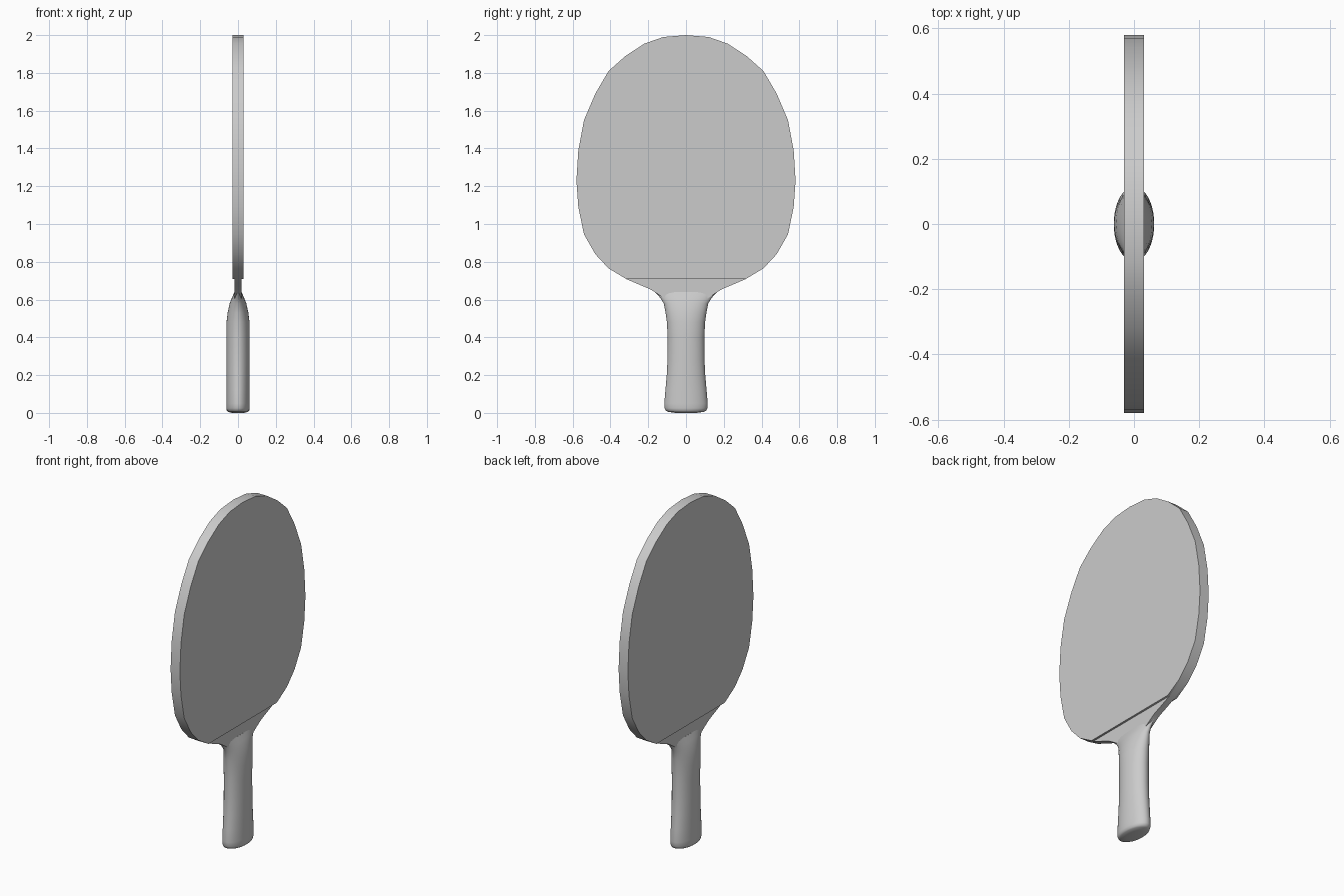
import bpy, bmesh, math

if "Cube" in bpy.data.objects:
    bpy.data.objects.remove(bpy.data.objects["Cube"])

# Half outline of the blade (y, z), from the top down to the rubber's lower edge
HALF = [(0.12, 1.99), (0.22, 1.955), (0.32, 1.89), (0.41, 1.81), (0.48, 1.69),
        (0.54, 1.55), (0.57, 1.39), (0.58, 1.23), (0.57, 1.09), (0.54, 0.945),
        (0.48, 0.84), (0.41, 0.765), (0.315, 0.708)]
# Bare wood below the rubber, running into the handle
NECK = [(0.25, 0.68), (0.19, 0.655), (0.165, 0.64), (0.09, 0.59)]


def finish(name, bm, angle):
    bmesh.ops.recalc_face_normals(bm, faces=bm.faces)
    mesh = bpy.data.meshes.new(name)
    bm.to_mesh(mesh)
    bm.free()
    obj = bpy.data.objects.new(name, mesh)
    bpy.context.collection.objects.link(obj)
    bpy.ops.object.select_all(action='DESELECT')
    obj.select_set(True)
    bpy.context.view_layer.objects.active = obj
    bpy.ops.object.shade_smooth_by_angle(angle=math.radians(angle))
    return obj


def slab(name, half, x0, x1):
    """Extrude a mirrored half outline between two x positions."""
    outline = [(0, 2.0)] + half + [(-y, z) for y, z in reversed(half)]
    bm = bmesh.new()
    face = bm.faces.new([bm.verts.new((x0, y, z)) for y, z in outline])
    ext = bmesh.ops.extrude_face_region(bm, geom=[face], use_keep_orig=True)
    verts = [g for g in ext["geom"] if isinstance(g, bmesh.types.BMVert)]
    bmesh.ops.translate(bm, verts=verts, vec=(x1 - x0, 0, 0))
    return finish(name, bm, 35)


# Wooden core and a rubber sheet on each face
slab("blade_core", HALF + NECK, -0.018, 0.018)
slab("rubber_sheet_right", HALF, 0.018, 0.03)
slab("rubber_sheet_left", HALF, -0.03, -0.018)

# Handle: lofted elliptical sections (z, x radius, y radius)
SECTIONS = [(0.0, 0.030, 0.055), (0.005, 0.052, 0.093), (0.011, 0.059, 0.107),
            (0.025, 0.062, 0.114), (0.05, 0.062, 0.115), (0.12, 0.062, 0.109),
            (0.20, 0.062, 0.102), (0.28, 0.062, 0.098), (0.40, 0.062, 0.097),
            (0.48, 0.061, 0.101), (0.53, 0.055, 0.108), (0.58, 0.044, 0.118),
            (0.61, 0.032, 0.137), (0.64, 0.019, 0.165)]
N = 40
bm = bmesh.new()
rings = [[bm.verts.new((rx * math.cos(2 * math.pi * i / N),
                        ry * math.sin(2 * math.pi * i / N), z)) for i in range(N)]
         for z, rx, ry in SECTIONS]
for a, b in zip(rings, rings[1:]):
    for i in range(N):
        j = (i + 1) % N
        bm.faces.new((a[i], a[j], b[j], b[i]))
bm.faces.new(rings[0])
bm.faces.new(rings[-1])
finish("handle", bm, 50)
